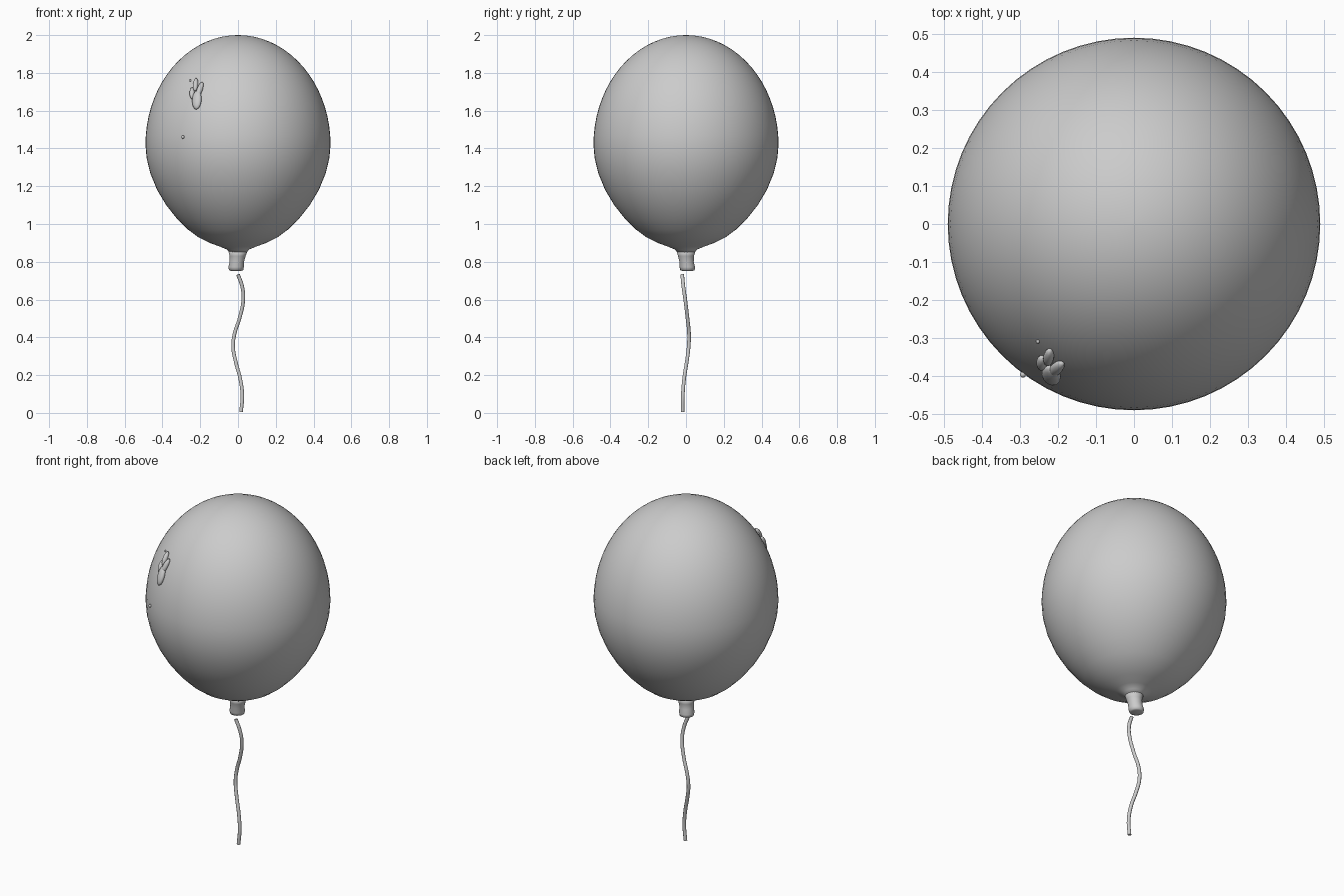
import bpy, bmesh, math
from mathutils import Vector, Matrix

cube = bpy.data.objects.get("Cube")
if cube:
    bpy.data.objects.remove(cube, do_unlink=True)

grey = bpy.data.materials.new("light grey")
grey.use_nodes = True
COLOUR = (0.6, 0.6, 0.6, 1)
grey.diffuse_color = COLOUR
grey.node_tree.nodes["Principled BSDF"].inputs["Base Color"].default_value = COLOUR

MID_Z, RADIUS, HALF = 1.42, 0.49, 0.58


def add_mesh(name, bm):
    bmesh.ops.recalc_face_normals(bm, faces=bm.faces)
    for f in bm.faces:
        f.smooth = True
    mesh = bpy.data.meshes.new(name)
    bm.to_mesh(mesh)
    bm.free()
    mesh.materials.append(grey)
    obj = bpy.data.objects.new(name, mesh)
    bpy.context.collection.objects.link(obj)
    return obj


def tube(name, rings, sides):
    """Loft of level rings (x, y, z, radius) with closed ends."""
    bm = bmesh.new()
    loops = []
    for x, y, z, r in rings:
        loops.append([bm.verts.new((x + r * math.cos(a), y + r * math.sin(a), z))
                      for a in (math.tau * i / sides for i in range(sides))])
    for lo, hi in zip(loops, loops[1:]):
        for i in range(sides):
            j = (i + 1) % sides
            bm.faces.new((lo[i], lo[j], hi[j], hi[i]))
    bm.faces.new(loops[0])
    bm.faces.new(loops[-1])
    return add_mesh(name, bm)


# Balloon skin: upper dome from an ellipse, lower part tapering into the neck
lower = [(0, 0, 0.85, 0.047), (0, 0, 0.865, 0.058), (0, 0, 0.88, 0.095),
         (0, 0, 0.90, 0.15), (0, 0, 0.93, 0.21), (0, 0, 0.97, 0.264),
         (0, 0, 1.03, 0.325), (0, 0, 1.1, 0.38), (0, 0, 1.18, 0.428),
         (0, 0, 1.27, 0.465), (0, 0, 1.35, 0.484)]
STEPS = 18
upper = []
for i in range(STEPS):
    a = math.pi / 2 * i / STEPS
    upper.append((0, 0, MID_Z + HALF * math.sin(a), RADIUS * math.cos(a)))
upper.append((0, 0, MID_Z + HALF, 0.004))
tube("balloon", lower + upper, 64)

# Knotted neck, leaning slightly with a rolled lip
neck = [(-0.01, 0.008, 0.752, 0.028), (-0.01, 0.008, 0.756, 0.038),
        (-0.01, 0.007, 0.772, 0.041), (-0.006, 0.003, 0.80, 0.038),
        (-0.002, 0, 0.83, 0.042), (0, 0, 0.862, 0.052)]
tube("neck", neck, 24)

# Wavy string
path = [(0.0, -0.02, 0.732), (0.022, -0.014, 0.67), (0.028, -0.004, 0.6),
        (0.008, 0.008, 0.5), (-0.018, 0.016, 0.42), (-0.026, 0.014, 0.35),
        (-0.012, 0.004, 0.27), (0.012, -0.01, 0.18), (0.023, -0.017, 0.09),
        (0.016, -0.018, 0.005)]
curve = bpy.data.curves.new("string", "CURVE")
curve.dimensions = "3D"
curve.bevel_depth = 0.01
curve.bevel_resolution = 2
curve.resolution_u = 6
curve.use_fill_caps = True
spline = curve.splines.new("BEZIER")
spline.bezier_points.add(len(path) - 1)
for point, co in zip(spline.bezier_points, path):
    point.co = co
    point.handle_left_type = point.handle_right_type = "AUTO"
curve.materials.append(grey)
bpy.context.collection.objects.link(bpy.data.objects.new("string", curve))


# Raised flakes of the shine mark, lying on the skin
def flake(bm, x, z, width, height, depth, tilt):
    r = RADIUS * math.sqrt(1 - ((z - MID_Z) / HALF) ** 2)
    spot = Vector((x, -math.sqrt(r * r - x * x), z))
    normal = Vector((spot.x / RADIUS ** 2, spot.y / RADIUS ** 2,
                     (z - MID_Z) / HALF ** 2)).normalized()
    turn = normal.to_track_quat("Z", "Y").to_matrix().to_4x4()
    matrix = (Matrix.Translation(spot + normal * depth * 0.4) @ turn
              @ Matrix.Rotation(math.radians(tilt), 4, "Z")
              @ Matrix.Diagonal((width, height, depth, 1)))
    bmesh.ops.create_uvsphere(bm, u_segments=14, v_segments=8, radius=1, matrix=matrix)


bm = bmesh.new()
for spec in [(-0.215, 1.655, 0.027, 0.055, 0.016, 8),
             (-0.202, 1.705, 0.016, 0.05, 0.014, -8),
             (-0.222, 1.735, 0.014, 0.04, 0.014, 12),
             (-0.24, 1.69, 0.014, 0.035, 0.014, 15),
             (-0.252, 1.758, 0.005, 0.006, 0.005, 0),
             (-0.29, 1.46, 0.008, 0.009, 0.008, 0)]:
    flake(bm, *spec)
add_mesh("shine_mark", bm)
